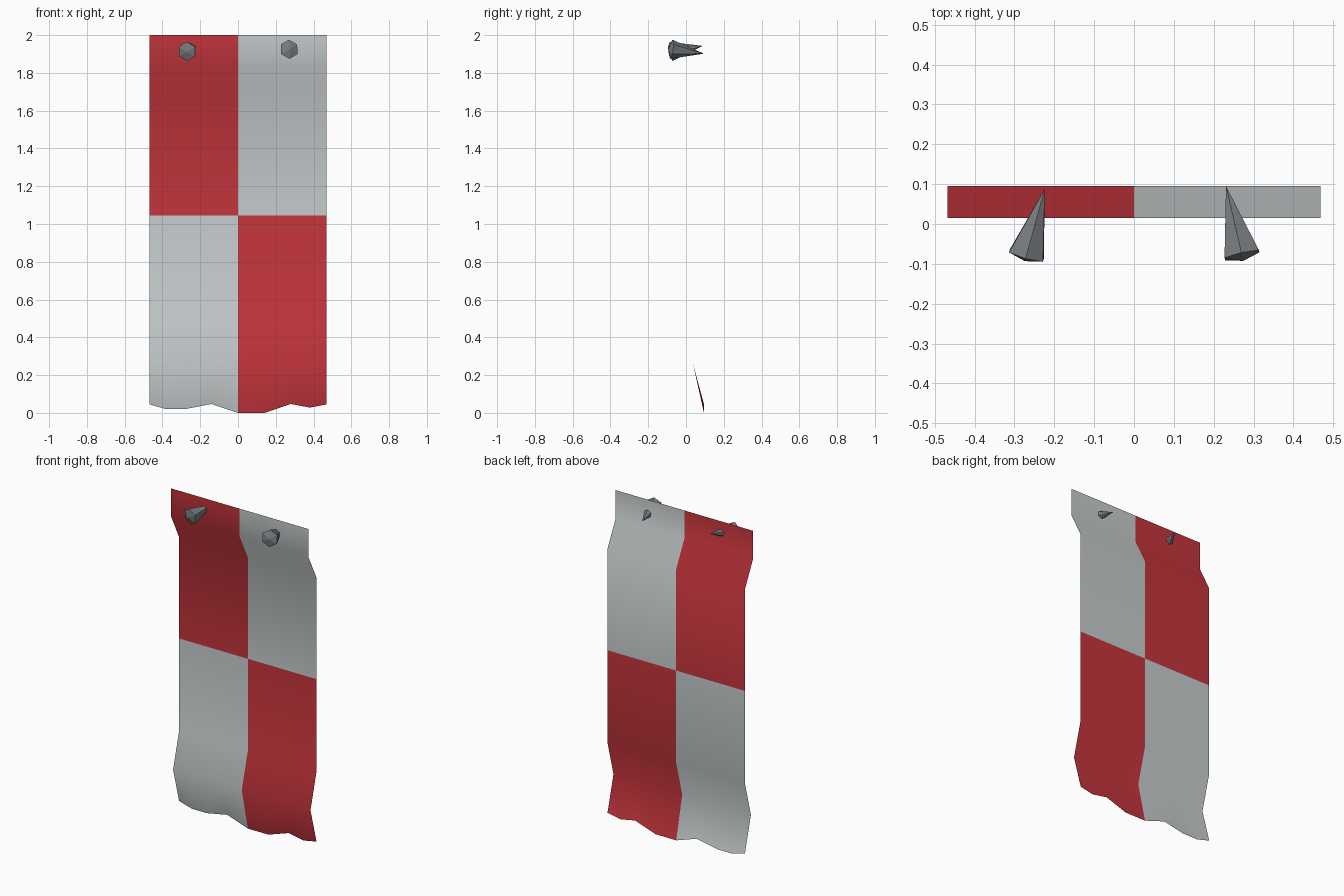
import bpy, bmesh, math
from mathutils import Vector

if "Cube" in bpy.data.objects:
    bpy.data.objects.remove(bpy.data.objects["Cube"])


def material(name, rgb):
    m = bpy.data.materials.new(name)
    m.diffuse_color = (*rgb, 1)
    m.use_nodes = True
    m.node_tree.nodes["Principled BSDF"].inputs["Base Color"].default_value = m.diffuse_color
    return m


red = material("red cloth", (0.56, 0.036, 0.046))
grey = material("pale grey cloth", (0.57, 0.61, 0.62))
iron = material("dark iron", (0.19, 0.205, 0.215))


def make_object(name, bm, mats):
    me = bpy.data.meshes.new(name)
    bm.to_mesh(me)
    bm.free()
    for m in mats:
        me.materials.append(m)
    ob = bpy.data.objects.new(name, me)
    bpy.context.collection.objects.link(ob)
    return ob


# Hanging cloth: one rippled sheet, rows given as (z, y), ragged lower hem
xs = [-0.468, -0.38, -0.28, -0.14, 0, 0.14, 0.28, 0.38, 0.468]
hem = [0.045, 0.02, 0.02, 0.047, 0.0, 0.0, 0.047, 0.028, 0.045]
rows = [(2, 0.015), (1.83, 0.015), (1.67, 0.095), (1.045, 0.095),
        (0.475, 0.095), (0.26, 0.037), (None, 0.095)]
bm = bmesh.new()
grid = [[bm.verts.new((x, y, h if z is None else z)) for x, h in zip(xs, hem)]
        for z, y in rows]
for r in range(len(rows) - 1):
    for c in range(len(xs) - 1):
        f = bm.faces.new((grid[r + 1][c], grid[r + 1][c + 1],
                          grid[r][c + 1], grid[r][c]))
        f.smooth = True
        mid = f.calc_center_median()
        # quartered colours: red at upper left and lower right
        f.material_index = 0 if (mid.x < 0) == (mid.z > 1.045) else 1
make_object("banner_cloth", bm, [red, grey])


# Six-sided spikes with a shallow domed head, driven through the cloth
def spike(name, head, tip):
    head, tip = Vector(head), Vector(tip)
    axis = (tip - head).normalized()
    side = axis.cross(Vector((0, 0, 1))).normalized()
    up = side.cross(axis)
    bm = bmesh.new()
    ring = []
    for i in range(6):
        a = math.radians(60 * i + 30)
        ring.append(bm.verts.new(head + 0.051 * (math.cos(a) * side + math.sin(a) * up)))
    point = bm.verts.new(tip)
    dome = bm.verts.new(head - axis * 0.015)
    for i in range(6):
        a, b = ring[i], ring[(i + 1) % 6]
        bm.faces.new((a, b, point))
        bm.faces.new((b, a, dome))
    bmesh.ops.recalc_face_normals(bm, faces=bm.faces)
    make_object(name, bm, [iron])


spike("left_spike", (-0.27, -0.079, 1.914), (-0.224, 0.088, 1.943))
spike("right_spike", (0.271, -0.078, 1.925), (0.231, 0.095, 1.902))
